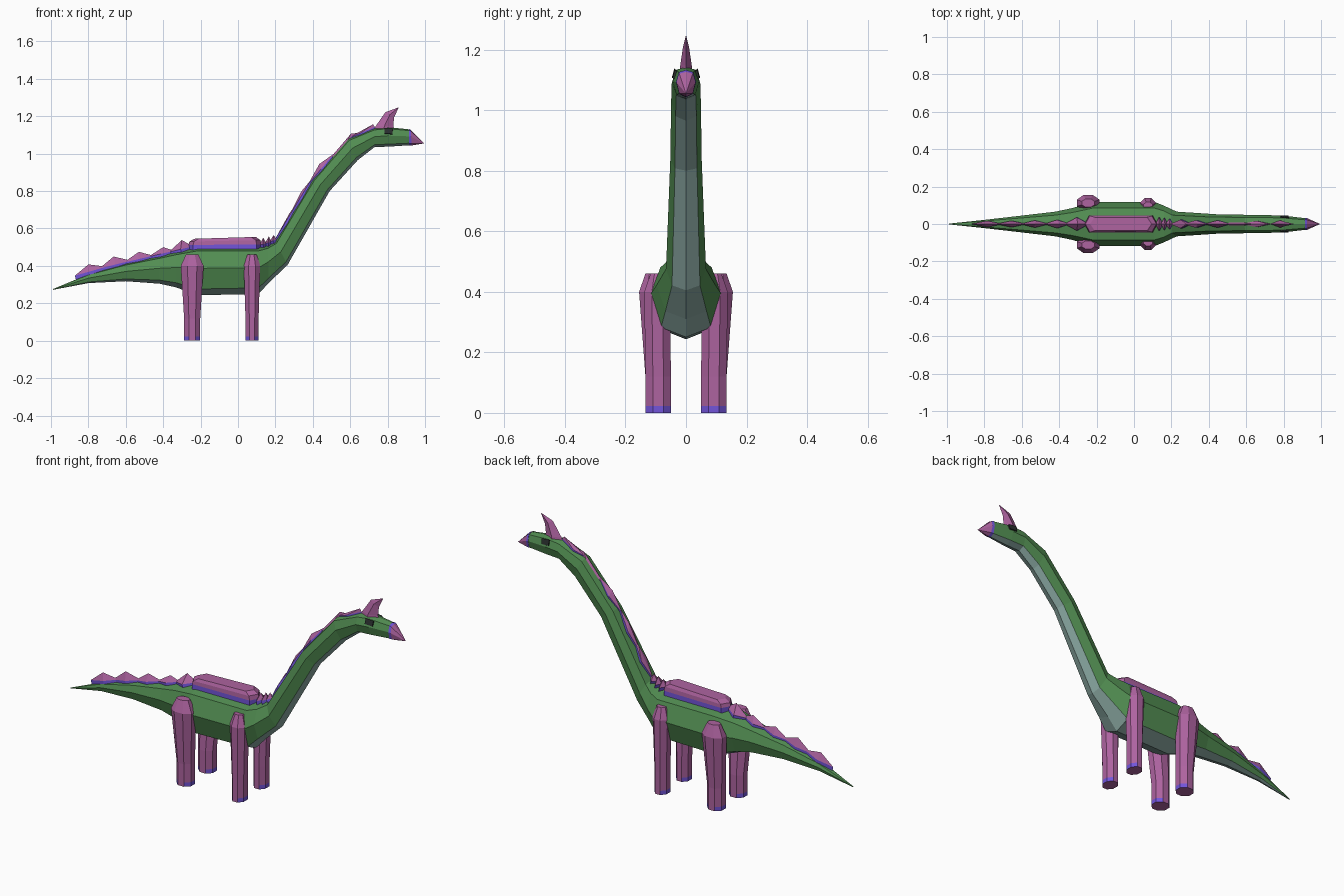
import bpy, bmesh, math
from mathutils import Vector

if "Cube" in bpy.data.objects:
    bpy.data.objects.remove(bpy.data.objects["Cube"])


def material(name, rgb):
    m = bpy.data.materials.new(name)
    m.diffuse_color = (*rgb, 1)
    m.use_nodes = True
    m.node_tree.nodes["Principled BSDF"].inputs["Base Color"].default_value = m.diffuse_color
    return m


GREEN = material("skin green", (0.085, 0.27, 0.085))
GREY = material("belly grey", (0.26, 0.40, 0.37))
PURPLE = material("plate purple", (0.42, 0.125, 0.35))
BLUE = material("edge blue", (0.17, 0.09, 0.70))
DARK = material("eye dark", (0.022, 0.027, 0.026))


def loft(name, rings, mats, pick=None, cap_start=True, cap_end=True):
    """Skin closed rings of points; pick(ring, side) gives the material index."""
    bm = bmesh.new()
    loops = [[bm.verts.new(p) for p in ring] for ring in rings]
    n = len(rings[0])
    for i in range(len(loops) - 1):
        for j in range(n):
            k = (j + 1) % n
            f = bm.faces.new((loops[i][j], loops[i][k], loops[i + 1][k], loops[i + 1][j]))
            f.material_index = pick(i, j) if pick else 0
    if cap_start:
        bm.faces.new(loops[0][::-1])
    if cap_end:
        bm.faces.new(loops[-1])
    bmesh.ops.remove_doubles(bm, verts=bm.verts, dist=0.0005)
    bmesh.ops.recalc_face_normals(bm, faces=bm.faces)
    me = bpy.data.meshes.new(name)
    bm.to_mesh(me)
    bm.free()
    for m in mats:
        me.materials.append(m)
    ob = bpy.data.objects.new(name, me)
    bpy.context.collection.objects.link(ob)
    return ob


# Body cross-section: eight sides between a bottom point and a top point
SECTION = [(0, 0), (0.7, 0.13), (1, 0.56), (0.72, 0.92),
           (0, 1), (-0.72, 0.92), (-1, 0.56), (-0.7, 0.13)]


def body_ring(bx, bz, tx, tz, w):
    return [(bx + (tx - bx) * t, s * w, bz + (tz - bz) * t) for s, t in SECTION]


# Tail, trunk, neck and head in one skin
spine = [(-0.99, 0.272, -0.99, 0.276, 0.002), (-0.80, 0.308, -0.80, 0.355, 0.022),
         (-0.60, 0.318, -0.60, 0.412, 0.045), (-0.42, 0.305, -0.42, 0.452, 0.066),
         (-0.33, 0.285, -0.33, 0.475, 0.085), (-0.22, 0.243, -0.22, 0.50, 0.118),
         (0.11, 0.25, 0.11, 0.50, 0.118), (0.165, 0.31, 0.16, 0.51, 0.097),
         (0.265, 0.405, 0.20, 0.53, 0.066), (0.49, 0.80, 0.40, 0.86, 0.052),
         (0.64, 0.965, 0.59, 1.08, 0.049), (0.73, 1.035, 0.73, 1.135, 0.047),
         (0.81, 1.038, 0.80, 1.142, 0.044), (0.915, 1.045, 0.915, 1.13, 0.031)]
loft("body", [body_ring(*s) for s in spine], [GREEN, GREY],
     lambda i, j: 1 if j in (0, 7) else 0)

# Pointed beak with a thin band behind it
beak = [body_ring(0.913, 1.043, 0.913, 1.133, 0.033),
        body_ring(0.928, 1.044, 0.924, 1.127, 0.031),
        [(0.995, 0, 1.055)] * 8]
loft("beak", beak, [PURPLE, BLUE], lambda i, j: 1 if i == 0 else 0, cap_end=False)


# Pillar legs: eight-sided, swelling at the hip, with coloured toes
def leg(name, x, side, r_foot, r_hip, r_top, out):
    levels = [(0, r_foot, 0.092, 0.042), (0.022, r_foot, 0.092, 0.042),
              (0.12, r_foot, 0.092, 0.042), (0.40, r_hip, out - 0.043, 0.043),
              (0.46, r_top, out - 0.043, 0.022)]
    c = math.cos(math.pi / 8)
    rings = [[(x + rx / c * math.cos((j + 0.5) * math.pi / 4),
               side * (cy + ry / c * math.sin((j + 0.5) * math.pi / 4)), z)
              for j in range(8)] for z, rx, cy, ry in levels]
    loft(name, rings, [PURPLE, BLUE],
         lambda i, j: 1 if i == 0 and j in (2, 3, 4, 0, 6, 7) and j not in (1, 5) else 0)


for side, label in ((-1, "right"), (1, "left")):
    leg("rear_leg_" + label, -0.245, side, 0.043, 0.061, 0.034, 0.155)
    leg("front_leg_" + label, 0.075, side, 0.035, 0.044, 0.025, 0.138)


# Back plates: diamond base with a thin band, rising to a point
def plate(name, start, end, peak, w):
    a, b = Vector((start[0], 0, start[1])), Vector((end[0], 0, end[1]))
    along = (b - a).normalized()
    up = Vector((-along.z, 0, along.x))
    mid = (a + b) / 2 + Vector((0, w, 0))
    mid2 = (a + b) / 2 - Vector((0, w, 0))
    base = [a, mid, b, mid2]
    rings = [[p - up * 0.015 for p in base], [p + up * 0.008 for p in base],
             [(peak[0], 0, peak[1])] * 4]
    loft(name, rings, [PURPLE, BLUE], lambda i, j: 1 if i == 0 else 0, cap_end=False)


tail_plates = [((-0.87, 0.34), (-0.70, 0.388), (-0.80, 0.408), 0.017),
               ((-0.74, 0.378), (-0.57, 0.42), (-0.665, 0.45), 0.017),
               ((-0.61, 0.41), (-0.45, 0.447), (-0.53, 0.475), 0.019),
               ((-0.48, 0.44), (-0.34, 0.473), (-0.40, 0.50), 0.022),
               ((-0.37, 0.465), (-0.24, 0.497), (-0.30, 0.538), 0.035)]
shoulder_plates = [((0.115, 0.505), (0.155, 0.512), (0.135, 0.55), 0.036),
                   ((0.145, 0.512), (0.18, 0.52), (0.165, 0.558), 0.032),
                   ((0.17, 0.52), (0.21, 0.535), (0.19, 0.565), 0.027)]
neck_plates = [((0.20, 0.53), (0.31, 0.71), (0.28, 0.69), 0.023),
               ((0.27, 0.645), (0.40, 0.86), (0.34, 0.80), 0.020),
               ((0.38, 0.83), (0.52, 0.995), (0.435, 0.945), 0.019),
               ((0.48, 0.95), (0.66, 1.105), (0.605, 1.108), 0.018),
               ((0.58, 1.07), (0.735, 1.135), (0.722, 1.157), 0.017)]
for group, plates in (("tail_plate", tail_plates), ("shoulder_plate", shoulder_plates),
                      ("neck_plate", neck_plates)):
    for i, p in enumerate(plates):
        plate(f"{group}_{i + 1}", *p)


# Long saddle plate along the back
def saddle_ring(inset, z, rise):
    a, b, w = -0.265 + inset, 0.125 - inset, 0.045 - inset * 0.3
    pts = [(a, 0), (a + 0.025, w), (b - 0.025, w), (b, 0), (b - 0.025, -w), (a + 0.025, -w)]
    return [(x, y, z + rise * (x - a) / (b - a)) for x, y in pts]


loft("saddle_plate", [saddle_ring(0, 0.485, 0), saddle_ring(0, 0.512, 0.003),
                      saddle_ring(0.005, 0.53, 0.008), saddle_ring(0.03, 0.545, 0.01)],
     [PURPLE, BLUE], lambda i, j: 1 if i == 0 else 0)


# Swept head crest
def crest_ring(x0, z0, x1, z1, w):
    mx, mz = (x0 + x1) / 2, (z0 + z1) / 2
    return [(x0, 0, z0), (mx, w, mz), (x1, 0, z1), (mx, -w, mz)]


loft("head_crest", [crest_ring(0.725, 1.125, 0.835, 1.13, 0.020),
                    crest_ring(0.735, 1.145, 0.83, 1.15, 0.019),
                    crest_ring(0.788, 1.222, 0.835, 1.195, 0.010),
                    [(0.86, 0, 1.248)] * 4], [PURPLE], cap_end=False)

# Eyes: thin angled plates on the upper cheeks
for side, label in ((-1, "right"), (1, "left")):
    def eye_ring(off):
        return [(x, side * (y + off), z + off * 0.6) for x, y, z in
                ((0.782, 0.0415, 1.105), (0.826, 0.0395, 1.103),
                 (0.828, 0.0325, 1.130), (0.784, 0.034, 1.134))]
    loft("eye_" + label, [eye_ring(-0.002), eye_ring(0.005)], [DARK])
